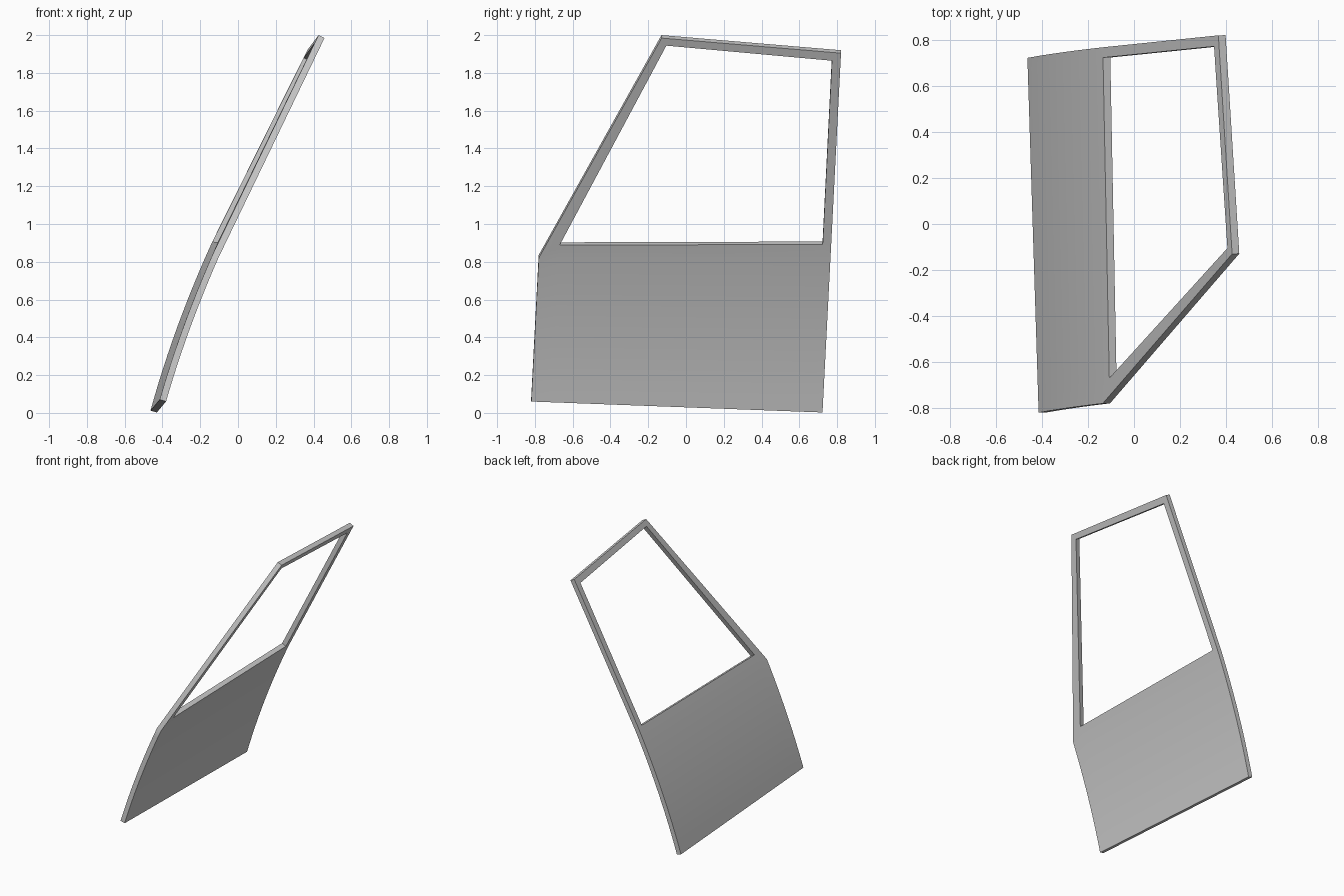
import bpy, bmesh, math

cube = bpy.data.objects.get("Cube")
if cube:
    bpy.data.objects.remove(cube)

# Painted metal
grey = bpy.data.materials.new("plain grey")
grey.use_nodes = True
colour = (0.6, 0.6, 0.6, 1)
grey.diffuse_color = colour
grey.node_tree.nodes["Principled BSDF"].inputs["Base Color"].default_value = colour

BELT = 0.9      # height where the curved lower panel meets the straight frame
ROWS = 12


def outer_x(y, z):
    """Sideways position of the outer skin: bowed below the belt, straight above."""
    d = z - BELT
    bow = 0.1 * d * d if d < 0 else 0
    return -0.123 + (0.455 if d < 0 else 0.497) * d + bow - 0.021 * y


def lerp(a, b, t):
    return tuple(p + (q - p) * t for p, q in zip(a, b))


bm = bmesh.new()


def point(yz):
    return bm.verts.new((outer_x(*yz), *yz))


def quad(a, b, c, d):
    bm.faces.new((d, c, b, a))


# Lower panel: four columns swept from the bottom edge to the belt line
bottom_front, bottom_rear = (-0.82, 0.07), (0.722, 0.012)
bottom = [lerp(bottom_front, bottom_rear, t) for t in (0, 0.07, 0.97, 1)]
belt = [(-0.78, 0.835), (-0.67, 0.903), (0.723, 0.907), (0.768, 0.907)]
rows = [[point(lerp(a, b, i / ROWS)) for a, b in zip(bottom, belt)]
        for i in range(ROWS + 1)]
for low, high in zip(rows, rows[1:]):
    for i in range(3):
        quad(low[i], low[i + 1], high[i + 1], high[i])

# Window frame: three bars between outer outline and opening
front_out, front_in, rear_in, rear_out = rows[-1]
top_front_out, top_rear_out = point((-0.13, 2.0)), point((0.82, 1.92))
top_front_in, top_rear_in = point((-0.105, 1.96)), point((0.772, 1.88))
quad(front_out, front_in, top_front_in, top_front_out)
quad(top_front_in, top_rear_in, top_rear_out, top_front_out)
quad(rear_in, rear_out, top_rear_out, top_rear_in)

mesh = bpy.data.meshes.new("door_panel")
bm.normal_update()
bm.to_mesh(mesh)
bm.free()
mesh.materials.append(grey)
door = bpy.data.objects.new("door_panel", mesh)
bpy.context.collection.objects.link(door)

# Sheet thickness grows inward from the outer skin
bpy.context.view_layer.objects.active = door
door.select_set(True)
solid = door.modifiers.new("thickness", "SOLIDIFY")
solid.thickness = 0.035
solid.offset = -1
solid.use_even_offset = True
bpy.ops.object.modifier_apply(modifier=solid.name)
bpy.ops.object.shade_smooth_by_angle(angle=math.radians(30))
